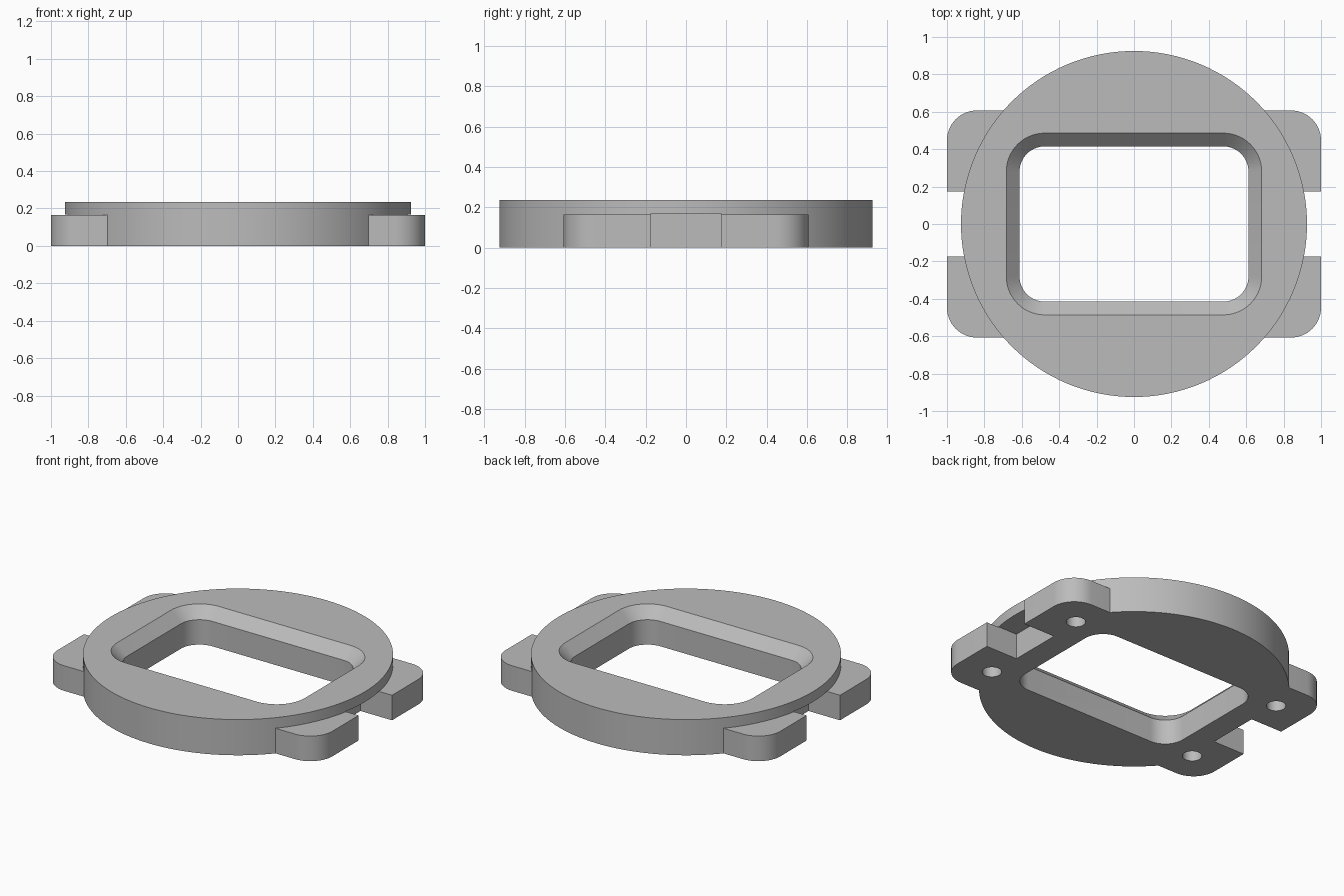
import bpy, bmesh
from math import sin, cos, pi

if "Cube" in bpy.data.objects:
    bpy.data.objects.remove(bpy.data.objects["Cube"], do_unlink=True)

grey = bpy.data.materials.new("plain_grey")
grey.use_nodes = True
grey.diffuse_color = (0.5, 0.5, 0.5, 1)
grey.node_tree.nodes["Principled BSDF"].inputs["Base Color"].default_value = (0.5, 0.5, 0.5, 1)


def rounded_rect(hx, hy, r, steps=14):
    """Outline of a rounded rectangle with half sizes hx, hy."""
    pts = []
    for quarter, (sx, sy) in enumerate([(1, 1), (-1, 1), (-1, -1), (1, -1)]):
        for i in range(steps + 1):
            a = (quarter + i / steps) * pi / 2
            pts.append((sx * (hx - r) + r * cos(a), sy * (hy - r) + r * sin(a)))
    return pts


def circle(r, n, cx=0, cy=0):
    return [(cx + r * cos(2 * pi * i / n), cy + r * sin(2 * pi * i / n)) for i in range(n)]


def box(x0, x1, y0, y1):
    return [(x0, y0), (x1, y0), (x1, y1), (x0, y1)]


def loft(name, sections):
    """Solid through (z, outline) sections, capped at both ends."""
    bm = bmesh.new()
    rings = [[bm.verts.new((x, y, z)) for x, y in outline] for z, outline in sections]
    n = len(rings[0])
    for low, high in zip(rings, rings[1:]):
        for i in range(n):
            j = (i + 1) % n
            bm.faces.new((low[i], low[j], high[j], high[i]))
    bm.faces.new(rings[0][::-1])
    bm.faces.new(rings[-1])
    mesh = bpy.data.meshes.new(name)
    bm.to_mesh(mesh)
    bm.free()
    mesh.materials.append(grey)
    obj = bpy.data.objects.new(name, mesh)
    bpy.context.collection.objects.link(obj)
    return obj


def combine(target, tool, operation):
    """Apply a boolean and discard the tool."""
    tool.hide_render = True
    mod = target.modifiers.new(operation.lower(), 'BOOLEAN')
    mod.operation, mod.solver, mod.object = operation, 'EXACT', tool
    bpy.context.view_layer.objects.active = target
    bpy.ops.object.modifier_apply(modifier=mod.name)
    bpy.data.objects.remove(tool, do_unlink=True)


# Round body joined with the lower plate that forms the four corner tabs
TOP, TAB = 0.235, 0.165
disc = circle(0.925, 128)
body = loft("mounting_ring", [(0, disc), (TOP, disc)])
plate = rounded_rect(1, 0.607, 0.16)
combine(body, loft("tab_plate", [(0, plate), (TAB, plate)]), 'UNION')

# Rounded window with a chamfered upper rim
inner = rounded_rect(0.612, 0.415, 0.135)
outer = rounded_rect(0.683, 0.486, 0.206)
window = loft("window_cutter", [(-0.1, inner), (TOP - 0.071, inner), (TOP, outer), (TOP + 0.1, outer)])
combine(body, window, 'DIFFERENCE')

# Side slots under the disc and blind screw holes in the underside
for side in (-1, 1):
    x0, x1 = sorted((side * 0.77, side * 1.1))
    slot = box(x0, x1, -0.174, 0.174)
    combine(body, loft("slot_cutter", [(-0.1, slot), (TAB + 0.003, slot)]), 'DIFFERENCE')
    for end in (-1, 1):
        hole = circle(0.058, 32, side * 0.78, end * 0.39)
        combine(body, loft("hole_cutter", [(-0.1, hole), (0.13, hole)]), 'DIFFERENCE')

# Smooth the curved walls and keep the edges crisp
bpy.ops.object.select_all(action='DESELECT')
body.select_set(True)
bpy.context.view_layer.objects.active = body
bpy.ops.object.shade_smooth_by_angle(angle=pi / 6)
